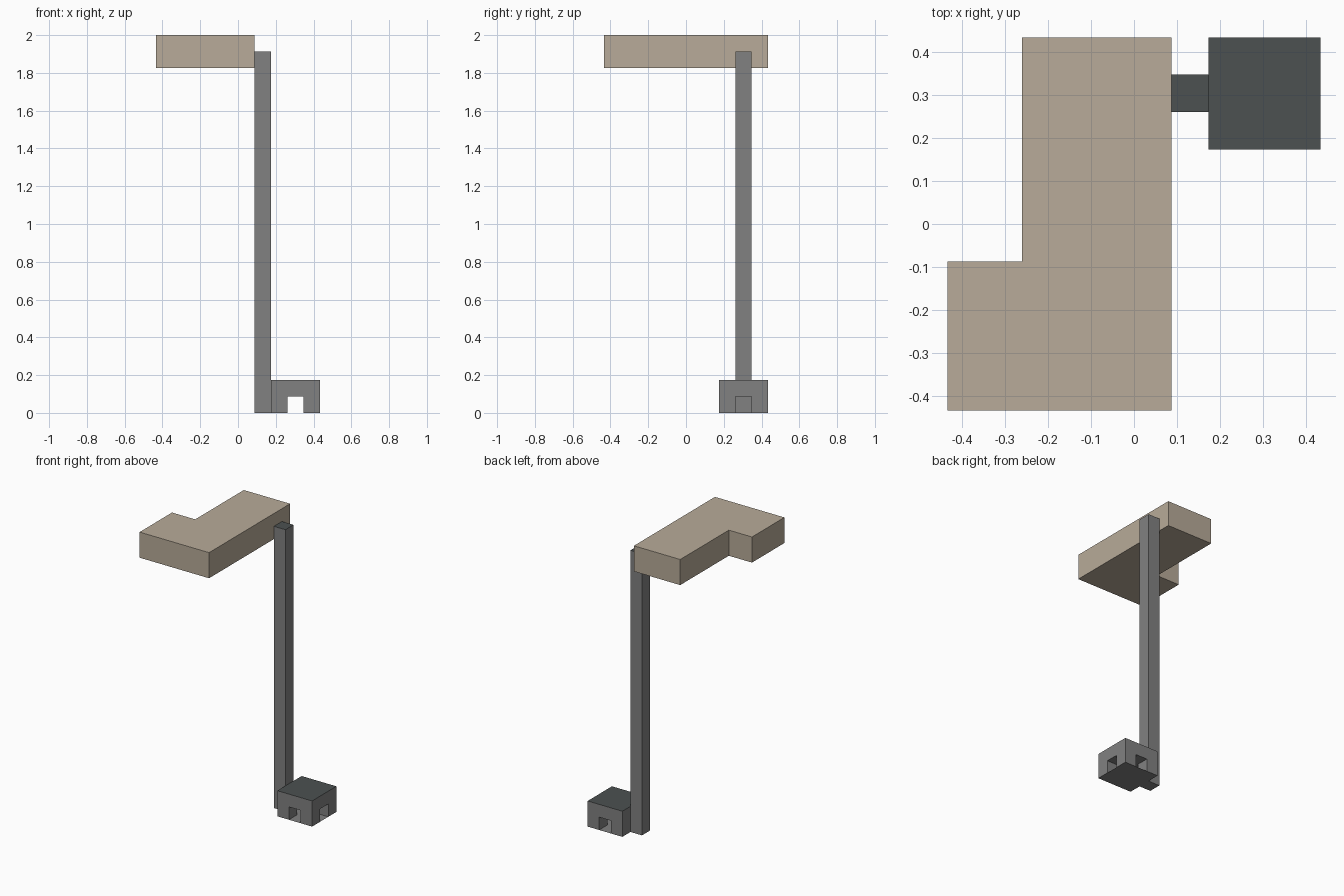
import bpy
from mathutils import Vector

if "Cube" in bpy.data.objects:
    bpy.data.objects.remove(bpy.data.objects["Cube"])

U = 2 / 23  # block size: the model is 23 blocks tall, 10 wide, 10 deep


def material(name, rgb):
    m = bpy.data.materials.new(name)
    m.diffuse_color = (*rgb, 1)
    m.use_nodes = True
    m.node_tree.nodes["Principled BSDF"].inputs["Base Color"].default_value = m.diffuse_color
    return m


grey = material("stone grey", (0.22, 0.22, 0.22))
dark = material("dark slate", (0.072, 0.083, 0.083))
tan = material("sand tan", (0.479, 0.407, 0.319))


def block(x0, x1, y0, y1, z0, z1):
    return {(x, y, z) for x in range(x0, x1) for y in range(y0, y1) for z in range(z0, z1)}


# Parts as sets of unit blocks
shelter = block(7, 10, 7, 10, 0, 2) - block(8, 9, 7, 10, 0, 1) - block(7, 10, 8, 9, 0, 1)
floor_cells = block(8, 9, 7, 10, 0, 1) | block(7, 10, 8, 9, 0, 1)
pole = block(6, 7, 8, 9, 0, 22)
deck = block(2, 6, 4, 10, 21, 23) | block(0, 6, 0, 4, 21, 23)
solid = shelter | pole | deck


def build(name, cells, side, top, only_floor=False):
    """Make the exposed faces of the cells; upward outside faces get the top colour."""
    index, faces, slots = {}, [], []
    for c in sorted(cells):
        for axis in range(3):
            for s in (0, 1):
                if only_floor and (axis, s) != (2, 0):
                    continue
                near = list(c)
                near[axis] += 2 * s - 1
                if tuple(near) in solid:
                    continue
                loop = []
                for a, b in ((0, 0), (1, 0), (1, 1), (0, 1)):
                    p = list(c)
                    p[axis] += s
                    p[(axis + 1) % 3] += a
                    p[(axis + 2) % 3] += b
                    loop.append(index.setdefault(tuple(p), len(index)))
                faces.append(loop if s else loop[::-1])
                slots.append(int(axis == 2 and s == 1))
    verts = [Vector((x - 5, y - 5, z)) * U for x, y, z in index]
    me = bpy.data.meshes.new(name)
    me.from_pydata(verts, [], faces)
    me.materials.append(side)
    me.materials.append(top)
    for p, i in zip(me.polygons, slots):
        p.material_index = i
    me.update()
    bpy.context.collection.objects.link(bpy.data.objects.new(name, me))


build("shelter", shelter, grey, dark)
build("shelter_floor", floor_cells, grey, grey, only_floor=True)
build("pole", pole, grey, dark)
build("deck", deck, tan, tan)
